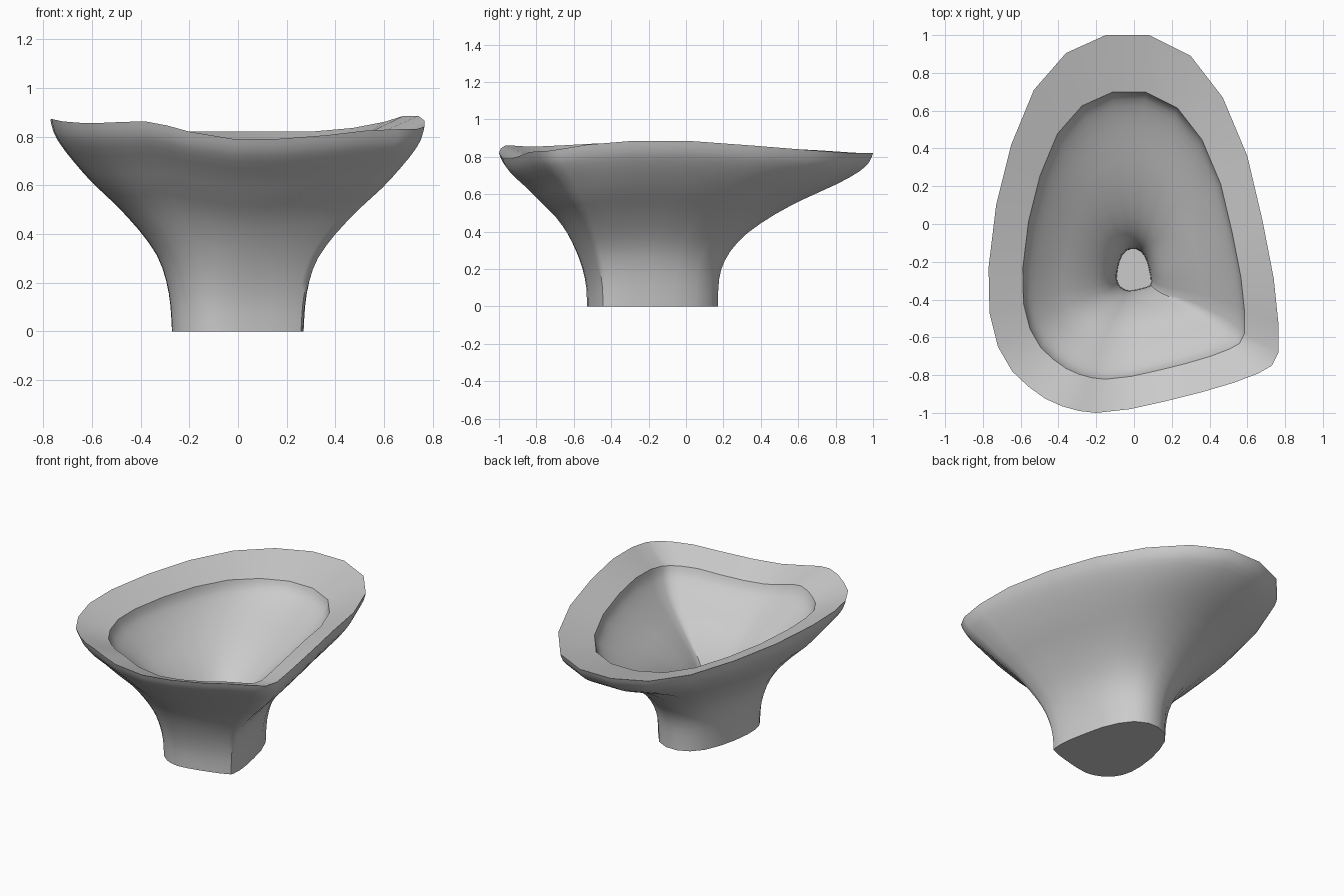
import bpy
import bmesh
import math

cube = bpy.data.objects.get("Cube")
if cube:
    bpy.data.objects.remove(cube, do_unlink=True)


def make_material(name, color):
    material = bpy.data.materials.new(name)
    material.use_nodes = True
    material.diffuse_color = color
    material.node_tree.nodes["Principled BSDF"].inputs["Base Color"].default_value = color
    return material


# Rim outline, clockwise from the back: x, y, height
RIM = [
    (.08, 1, .82), (.3, .89, .82), (.47, .67, .835), (.6, .36, .86),
    (.68, .02, .885), (.74, -.29, .885), (.765, -.53, .865), (.765, -.68, .84),
    (.73, -.75, .83), (.66, -.79, .83), (.53, -.84, .825), (.36, -.89, .805),
    (.16, -.94, .79), (-.02, -.98, .79), (-.2, -1, .82), (-.29, -.99, .845),
    (-.38, -.965, .862), (-.47, -.925, .86), (-.56, -.86, .856), (-.645, -.78, .856),
    (-.72, -.65, .862), (-.765, -.47, .872), (-.77, -.23, .87), (-.73, .1, .86),
    (-.65, .42, .85), (-.53, .71, .835), (-.36, .905, .822), (-.15, 1, .82),
]
CORNER = (.735, -.755)        # point that the rounded corner tightens to lower down
CORNER_INDICES = (7, 8, 9)

# Wall profile: height fraction, x scale, y scale, y centre
OUTER = [
    (0, .352, .35, -.18), (.12, .36, .353, -.18), (.24, .383, .37, -.182),
    (.36, .433, .412, -.175), (.48, .53, .483, -.153), (.6, .655, .59, -.115),
    (.7, .775, .708, -.078), (.8, .875, .838, -.028), (.88, .945, .932, -.006),
    (.94, .983, .979, 0), (1, 1, 1, 0),
]
FLOOR, LIP = .04, .912        # height fractions of the bowl floor and inner lip


def refine(profile):
    """Insert a smooth midpoint between neighbouring profile stations."""
    result = []
    last = len(profile) - 1
    for i in range(last):
        a, b = profile[i], profile[i + 1]
        before, after = profile[max(i - 1, 0)], profile[min(i + 2, last)]
        middle = tuple((9 * (p + q) - r - s) / 16
                       for p, q, r, s in zip(a, b, before, after))
        result += [a, middle]
    return result + [profile[last]]


def inward(station):
    """Move a wall station in by the wall thickness and down below the rim."""
    level, scale_x, scale_y, centre_y = station
    return (FLOOR + (LIP - FLOOR) * level, scale_x - .235, scale_y - .24, centre_y - .062)


def add_ring(bm, station):
    """Place one scaled copy of the rim outline."""
    level, scale_x, scale_y, centre_y = station
    sharpen = max(0, 1 - level)
    ring = []
    for i, (x, y, height) in enumerate(RIM):
        if i in CORNER_INDICES:
            pull = sharpen if i == CORNER_INDICES[1] else sharpen * .3
            x += (CORNER[0] - x) * pull
            y += (CORNER[1] - y) * pull
        ring.append(bm.verts.new((x * scale_x, y * scale_y + centre_y, height * level)))
    return ring


def bridge(bm, lower, upper):
    count = len(lower)
    for i in range(count):
        j = (i + 1) % count
        bm.faces.new((lower[i], upper[i], upper[j], lower[j]))


# Basin: outer wall, sloping lip, inner bowl, closed base and bowl floor
bm = bmesh.new()
wall = refine(OUTER)
bowl = [inward(station) for station in reversed(wall)]
rings = [add_ring(bm, station) for station in wall + bowl]
for lower, upper in zip(rings, rings[1:]):
    bridge(bm, lower, upper)
bm.faces.new(rings[0])
bm.faces.new(rings[-1])
bmesh.ops.recalc_face_normals(bm, faces=bm.faces)

mesh = bpy.data.meshes.new("basin")
bm.to_mesh(mesh)
bm.free()
mesh.materials.append(make_material("stone_grey", (.6, .6, .6, 1)))

basin = bpy.data.objects.new("basin", mesh)
bpy.context.collection.objects.link(basin)
bpy.ops.object.select_all(action="DESELECT")
basin.select_set(True)
bpy.context.view_layer.objects.active = basin
bpy.ops.object.shade_smooth_by_angle(angle=math.radians(40))
